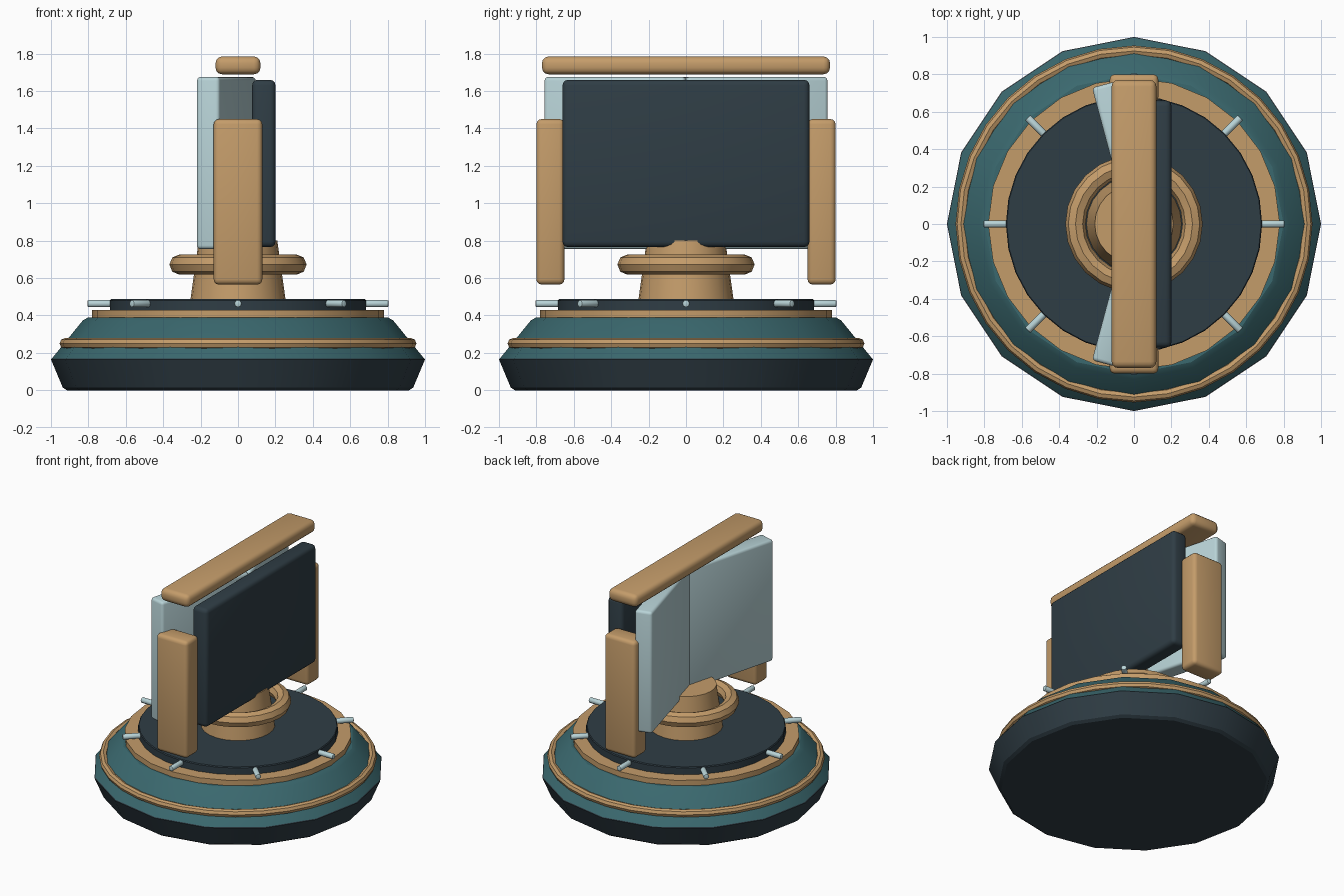
import bpy, bmesh, math
from mathutils import Matrix

if "Cube" in bpy.data.objects:
    bpy.data.objects.remove(bpy.data.objects["Cube"])


def material(name, hex_code):
    rgb = [int(hex_code[i:i + 2], 16) / 255 for i in (0, 2, 4)]
    m = bpy.data.materials.new(name)
    m.diffuse_color = [c / 12.92 if c < 0.04 else ((c + 0.055) / 1.055) ** 2.4 for c in rgb] + [1]
    m.use_nodes = True
    m.node_tree.nodes["Principled BSDF"].inputs["Base Color"].default_value = m.diffuse_color
    return m


SLATE = material("dark slate", "2F3D45")
TEAL = material("teal", "3A686E")
TAN = material("tan", "C49C6A")
PALE = material("pale blue", "B8D3D7")


def finish(name, bm, mat, angle=30):
    bmesh.ops.recalc_face_normals(bm, faces=bm.faces)
    mesh = bpy.data.meshes.new(name)
    bm.to_mesh(mesh)
    bm.free()
    mesh.materials.append(mat)
    ob = bpy.data.objects.new(name, mesh)
    bpy.context.collection.objects.link(ob)
    bpy.ops.object.select_all(action='DESELECT')
    bpy.context.view_layer.objects.active = ob
    ob.select_set(True)
    bpy.ops.object.shade_smooth_by_angle(angle=math.radians(angle))
    return ob


def lathe(name, profile, sides, mat, closed=False, angle=30):
    """Spin (radius, z) points round the z axis; open profiles get end caps."""
    bm = bmesh.new()
    rings = [[bm.verts.new((r * math.cos(a), r * math.sin(a), z))
              for a in (2 * math.pi * i / sides for i in range(sides))] for r, z in profile]
    pairs = list(zip(rings, rings[1:]))
    if closed:
        pairs.append((rings[-1], rings[0]))
    else:
        bm.faces.new(rings[0])
        bm.faces.new(rings[-1])
    for lo, hi in pairs:
        for i in range(sides):
            j = (i + 1) % sides
            bm.faces.new((lo[i], lo[j], hi[j], hi[i]))
    return finish(name, bm, mat, angle)


def torus(name, major, minor, z, sides, mat):
    points = [(major + minor * math.cos(k * math.pi / 4), z + minor * math.sin(k * math.pi / 4))
              for k in range(8)]
    return lathe(name, points, sides, mat, closed=True)


def box(name, size, centre, mat, bevel, turn=0):
    bm = bmesh.new()
    bmesh.ops.create_cube(bm, size=1)
    bmesh.ops.scale(bm, vec=size, verts=bm.verts)
    bmesh.ops.bevel(bm, geom=bm.edges[:], offset=bevel, segments=3, profile=0.5, affect='EDGES')
    bm.transform(Matrix.Translation(centre) @ Matrix.Rotation(turn, 4, 'Z'))
    return finish(name, bm, mat, 40)


# Stepped round base
lathe("foot", [(0.915, 0), (0.937, 0.015), (1.0, 0.165), (0.99, 0.175)], 16, SLATE)
lathe("base_slope", [(0.995, 0.17), (0.83, 0.373), (0.80, 0.39)], 16, TEAL)
torus("base_trim", 0.925, 0.029, 0.25, 32, TAN)
lathe("collar", [(0.78, 0.385), (0.78, 0.43)], 24, TAN)
lathe("deck", [(0.685, 0.425), (0.685, 0.48), (0.68, 0.487)], 32, SLATE)

# Marker pins round the deck
for i in range(8):
    bm = bmesh.new()
    bmesh.ops.create_cone(bm, cap_ends=True, segments=10, radius1=0.02, radius2=0.02, depth=0.18)
    caps = [e for e in bm.edges if abs(e.verts[0].co.z - e.verts[1].co.z) < 1e-4]
    bmesh.ops.bevel(bm, geom=caps, offset=0.007, segments=2, profile=0.5, affect='EDGES')
    bm.transform(Matrix.Rotation(i * math.pi / 4, 4, 'Z') @ Matrix.Translation((0.715, 0, 0.463))
                 @ Matrix.Rotation(math.pi / 2, 4, 'Y'))
    finish("marker_pin", bm, PALE, 40)

# Pedestal with ring
lathe("pedestal", [(0.255, 0.48), (0.21, 0.80)], 24, TAN)
torus("pedestal_ring", 0.313, 0.054, 0.672, 24, TAN)

# Front panel, top bar and side posts
box("flat_panel", (0.125, 1.32, 0.895), (0.138, 0, 1.2125), SLATE, 0.03)
box("top_bar", (0.24, 1.54, 0.095), (0, 0, 1.737), TAN, 0.035)
for side in (-1, 1):
    box("side_post", (0.26, 0.15, 0.885), (0, side * 0.725, 1.0075), TAN, 0.028)

# Two pale panels folded in a shallow V
fold = math.radians(15)
length = 0.78
for side in (-1, 1):
    cx = -0.163 + math.sin(fold) * length / 2
    cy = 0.745 - math.cos(fold) * length / 2
    box("folded_panel", (0.127, length, 0.92), (cx, side * cy, 1.215), PALE, 0.02, side * fold)
